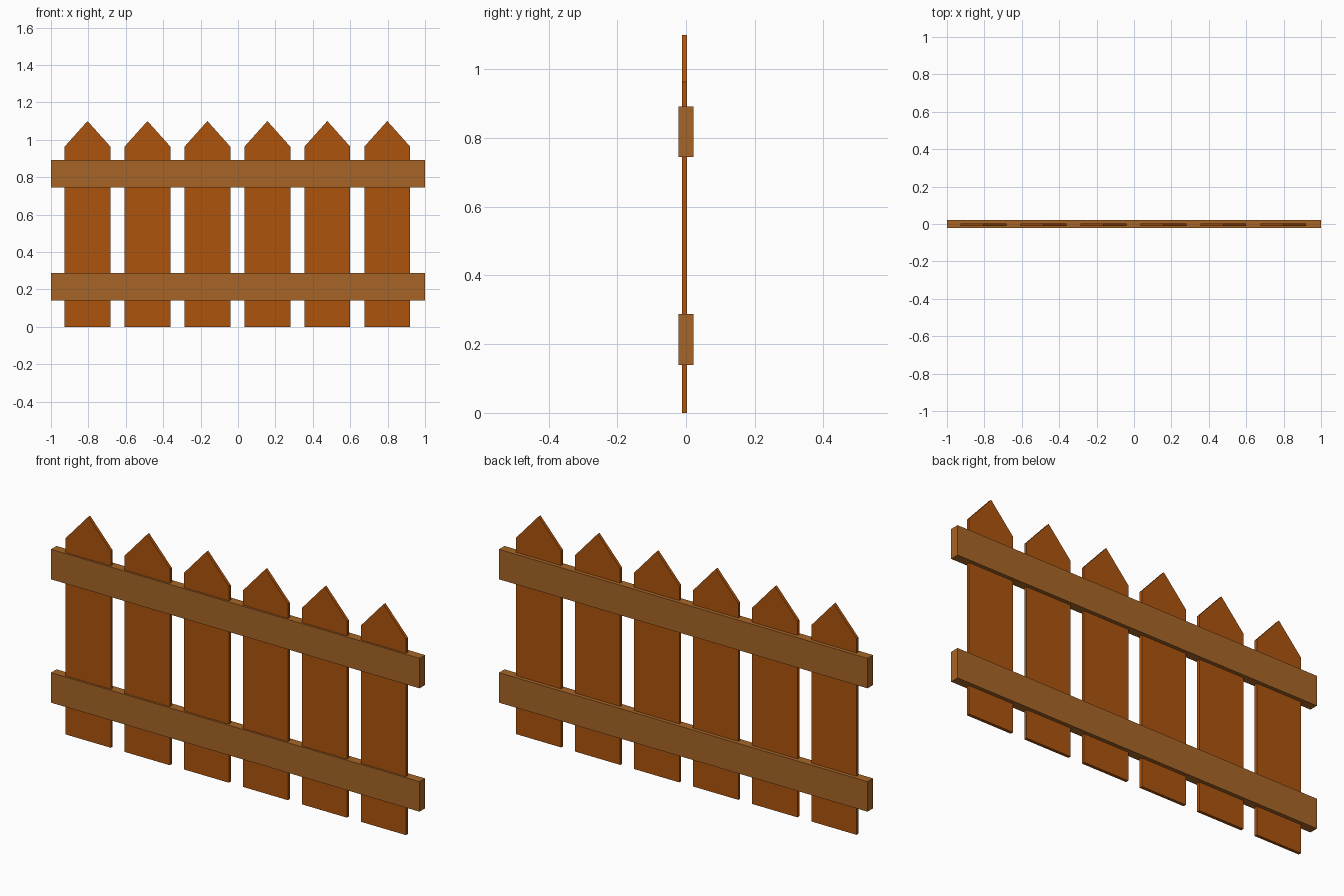
import bpy

if "Cube" in bpy.data.objects:
    bpy.data.objects.remove(bpy.data.objects["Cube"])

PICKET_COUNT = 6
SPACING = 0.3205
FIRST_X = -0.8045


def material(name, color):
    mat = bpy.data.materials.new(name)
    mat.diffuse_color = (*color, 1.0)
    mat.use_nodes = True
    mat.node_tree.nodes["Principled BSDF"].inputs["Base Color"].default_value = mat.diffuse_color
    return mat


def board(name, profile, y0, y1, x, mat):
    """Extrude a front-view (x, z) profile from y0 to y1."""
    n = len(profile)
    verts = [(px, y, pz) for y in (y0, y1) for px, pz in profile]
    faces = [tuple(range(n)), tuple(reversed(range(n, 2 * n)))]
    faces += [(i, i + n, (i + 1) % n + n, (i + 1) % n) for i in range(n)]
    mesh = bpy.data.meshes.new(name)
    mesh.from_pydata(verts, [], faces)
    mesh.materials.append(mat)
    obj = bpy.data.objects.new(name, mesh)
    obj.location.x = x
    bpy.context.collection.objects.link(obj)
    return obj


picket_wood = material("picket_wood", (0.42, 0.088, 0.004))
rail_wood = material("rail_wood", (0.39, 0.13, 0.02))

# Pointed pickets
hw = 0.1225
picket_profile = [(-hw, 0), (hw, 0), (hw, 0.963), (0, 1.10), (-hw, 0.963)]
for i in range(PICKET_COUNT):
    board(f"picket_{i + 1}", picket_profile, -0.012, 0.003,
          FIRST_X + i * SPACING, picket_wood)

# Horizontal rails enclosing the pickets
for name, z0, z1 in (("lower_rail", 0.14, 0.287), ("upper_rail", 0.745, 0.892)):
    board(name, [(-1, z0), (1, z0), (1, z1), (-1, z1)], -0.0215, 0.0215, 0, rail_wood)
